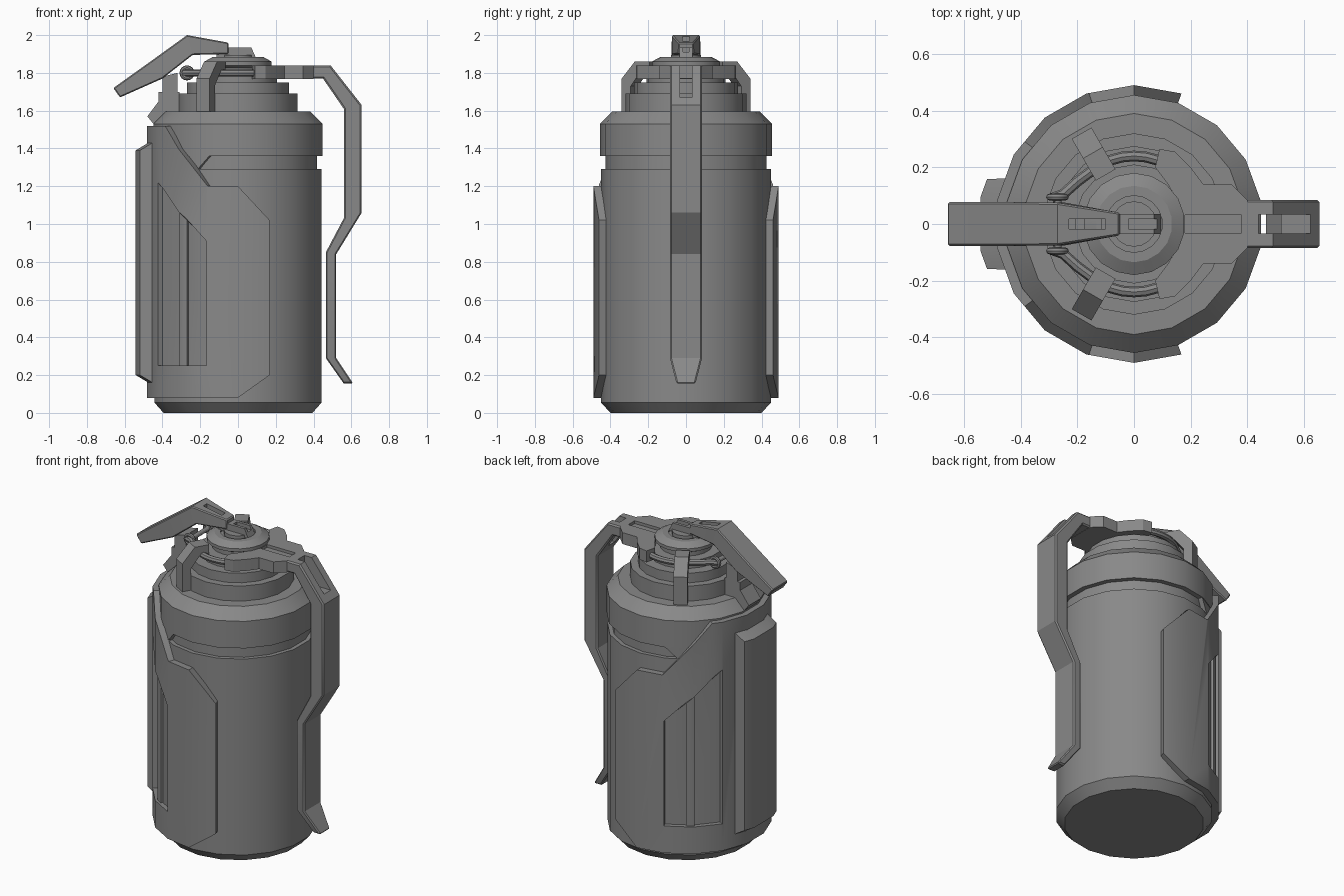
import bpy, bmesh, math
from mathutils import Matrix

if "Cube" in bpy.data.objects:
    bpy.data.objects.remove(bpy.data.objects["Cube"])

steel = bpy.data.materials.new("dark_grey")
steel.diffuse_color = (0.25, 0.25, 0.25, 1)
steel.use_nodes = True
steel.node_tree.nodes["Principled BSDF"].inputs["Base Color"].default_value = steel.diffuse_color


def make(name, verts, faces):
    me = bpy.data.meshes.new(name)
    me.from_pydata(verts, [], faces)
    bm = bmesh.new()
    bm.from_mesh(me)
    bmesh.ops.recalc_face_normals(bm, faces=bm.faces)
    bm.to_mesh(me)
    bm.free()
    ob = bpy.data.objects.new(name, me)
    bpy.context.collection.objects.link(ob)
    return ob


def activate(ob):
    bpy.ops.object.select_all(action='DESELECT')
    ob.select_set(True)
    bpy.context.view_layer.objects.active = ob


def cut(ob, cutter):
    activate(ob)
    m = ob.modifiers.new("cut", 'BOOLEAN')
    m.object, m.operation, m.solver = cutter, 'DIFFERENCE', 'EXACT'
    bpy.ops.object.modifier_apply(modifier="cut")
    bpy.data.objects.remove(cutter)


def lathe(name, profile, n=18):
    verts, faces = [], []
    for r, z in profile:
        for i in range(n):
            a = math.pi / 2 + math.tau * i / n
            verts.append((r * math.cos(a), r * math.sin(a), z))
    for k in range(len(profile) - 1):
        for i in range(n):
            j = (i + 1) % n
            faces.append((k*n + i, k*n + j, k*n + n + j, k*n + n + i))
    top = (len(profile) - 1) * n
    faces += [tuple(range(n))[::-1], tuple(range(top, top + n))]
    return make(name, verts, faces)


def wrap(name, outline, r_out, r_in, flare_u=1.0, flare_z=1.0):
    """Solid plate wrapped on the 18-sided body; outline is (degrees, z)."""
    bm = bmesh.new()
    bm.faces.new([bm.verts.new((u, z, 0)) for u, z in outline])
    for a in range(10, 360, 20):
        bmesh.ops.bisect_plane(bm, geom=bm.verts[:] + bm.edges[:] + bm.faces[:],
                               plane_co=(a, 0, 0), plane_no=(1, 0, 0))
    bm.verts.index_update()
    us, zs = [p[0] for p in outline], [p[1] for p in outline]
    mu, mz = (min(us) + max(us)) / 2, (min(zs) + max(zs)) / 2

    def place(u, z, r):
        d = (u - 10) % 20 - 10
        r *= math.cos(math.radians(10)) / math.cos(math.radians(d))
        a = math.radians(u)
        return (r * math.cos(a), r * math.sin(a), z)

    n = len(bm.verts)
    verts = [place(v.co.x, v.co.y, r_out) for v in bm.verts]
    verts += [place(mu + (v.co.x - mu) * flare_u, mz + (v.co.y - mz) * flare_z, r_in)
              for v in bm.verts]
    faces = []
    for f in bm.faces:
        ids = [v.index for v in f.verts]
        faces += [ids, [i + n for i in reversed(ids)]]
    for e in bm.edges:
        if len(e.link_faces) == 1:
            a, b = (v.index for v in e.verts)
            faces.append((a, b, b + n, a + n))
    bm.free()
    return make(name, verts, faces)


def strip(name, stations, bevel=0.0):
    """Bent bar; each station is x, z outside, x, z inside, half width."""
    verts, faces = [], []
    for x1, z1, x2, z2, w in stations:
        verts += [(x1, -w, z1), (x1, w, z1), (x2, w, z2), (x2, -w, z2)]
    for k in range(len(stations) - 1):
        for i in range(4):
            j = (i + 1) % 4
            faces.append((4*k + i, 4*k + j, 4*k + 4 + j, 4*k + 4 + i))
    e = 4 * len(stations) - 4
    faces += [(3, 2, 1, 0), (e, e + 1, e + 2, e + 3)]
    ob = make(name, verts, faces)
    if bevel:
        activate(ob)
        m = ob.modifiers.new("bevel", 'BEVEL')
        m.width, m.limit_method, m.angle_limit = bevel, 'ANGLE', math.radians(60)
        bpy.ops.object.modifier_apply(modifier="bevel")
    return ob


def prism(name, pts, lo, hi, to3d):
    n = len(pts)
    verts = [to3d(a, b, lo) for a, b in pts] + [to3d(a, b, hi) for a, b in pts]
    faces = [list(range(n))[::-1], list(range(n, 2*n))]
    faces += [(i, (i+1) % n, (i+1) % n + n, i + n) for i in range(n)]
    return make(name, verts, faces)


flat = lambda a, b, t: (a, b, t)      # outline in plan, thickness in z
side = lambda a, b, t: (a, t, b)      # outline in x-z, thickness in y


def box(name, x0, x1, w, z0, z1):
    return prism(name, [(x0, z0), (x1, z0), (x1, z1), (x0, z1)], -w, w, side)


# Canister with groove and collar, stepped neck, cap
lathe("body", [(.40, 0), (.45, .055), (.45, 1.29), (.425, 1.29), (.425, 1.36),
               (.455, 1.36), (.455, 1.53), (.39, 1.595)])
lathe("neck", [(.32, 1.58), (.32, 1.69), (.275, 1.69), (.275, 1.75),
               (.21, 1.75), (.21, 1.80), (.15, 1.80), (.15, 1.84)])
lathe("cap", [(.15, 1.825), (.18, 1.84), (.18, 1.86), (.135, 1.885),
              (.10, 1.885), (.10, 1.87), (.08, 1.87), (.08, 1.895)])

# Wrapped side guard with recessed windows
half = [(290, .20), (290, 1.02), (270, 1.20), (251, 1.20), (217, 1.52)]
guard = wrap("side_guard", [(270, .08)] + half
             + [(360 - u, z) for u, z in reversed(half)] + [(90, .08)], .49, .42)
window = [(210, .25), (250, .25), (250, .91), (210, 1.22)]
rib = [(229, .24), (235, .24), (235, 1.03), (229, 1.075)]
fill = [(200, 1.28), (240, 1.28), (251, 1.365), (200, 1.365)]
for label, flip in (("front", False), ("back", True)):
    f = (lambda p: [(360 - u, z) for u, z in p]) if flip else (lambda p: p)
    cut(guard, wrap("window_cutter", f(window), .60, .462))
    wrap(label + "_window_rib", f(rib), .475, .45)
    wrap(label + "_groove_end", f(fill), .452, .41)

# Raised panel on the left
wrap("left_panel", [(163, .20), (197, .20), (197, 1.39), (163, 1.39)],
     .55, .47, 1.2, 1.085)

# Lever on the left and its support
lever = strip("lever", [(-.66, 1.72, -.625, 1.67, .077), (-.45, 1.87, -.40, 1.77, .077),
                        (-.27, 2.0, -.24, 1.895, .075), (-.05, 1.96, -.05, 1.90, .04)], .006)
cut(lever, box("lever_cutter", -.23, -.10, .018, 1.8, 2.1))
prism("lever_post", [(-.48, 1.57), (-.44, 1.52), (-.31, 1.58), (-.31, 1.70), (-.32, 1.70),
                     (-.32, 1.80), (-.40, 1.78), (-.40, 1.70), (-.42, 1.70), (-.42, 1.65)],
      -.06, .06, side)
cap_clip = prism("cap_clip", [(-.115, 1.88), (.095, 1.88), (.07, 1.935), (-.115, 1.935)],
                 -.035, .035, side)
cut(cap_clip, box("clip_cutter", -.02, .2, .017, 1.91, 2))

# Hook handle on the right with its slot
handle = strip("handle", [(.39, 1.84, .39, 1.77, .085), (.49, 1.84, .45, 1.77, .085),
                          (.655, 1.63, .56, 1.61, .085), (.655, 1.06, .56, 1.03, .085),
                          (.52, .84, .465, .85, .085), (.52, .29, .465, .29, .085),
                          (.61, .155, .56, .155, .05)], .008)
cut(handle, box("slot_cutter", .44, .625, .033, 1.67, 1.9))

# Forked mount joining the handle to the neck
fork = [(.40, .085), (.345, .14), (.245, .14), (.20, .20), (.145, .255), (.09, .265),
        (.075, .20), (.12, .14), (.155, .08)]
mount = prism("handle_mount", fork + [(x, -y) for x, y in reversed(fork)], 1.768, 1.84, flat)
cut(mount, box("mount_cutter", .18, .38, .032, 1.822, 1.9))

# Clips, safety wires and eyelets on both sides
clip = [(.37, 1.58), (.37, 1.77), (.29, 1.86), (.20, 1.86), (.20, 1.80),
        (.26, 1.80), (.315, 1.73), (.315, 1.58)]
for label, s in (("front", -1), ("back", 1)):
    c = prism(label + "_clip", clip, -.04, .04, side)
    c.data.transform(Matrix.Rotation(math.radians(120 * s), 4, 'Z'))
    cu = bpy.data.curves.new(label + "_wire", 'CURVE')
    cu.dimensions, cu.bevel_depth, cu.bevel_resolution = '3D', .019, 2
    cu.use_fill_caps = True
    path = [(-.29, .09), (-.25, .105), (-.20, .15)]
    path += [(.24 * math.cos(math.radians(a)), .24 * math.sin(math.radians(a)))
             for a in range(130, 55, -10)]
    sp = cu.splines.new('POLY')
    sp.points.add(len(path) - 1)
    for p, (x, y) in zip(sp.points, path):
        p.co = (x, y * s, 1.80, 1)
    wire = bpy.data.objects.new(label + "_wire", cu)
    bpy.context.collection.objects.link(wire)
    activate(wire)
    bpy.ops.object.convert(target='MESH')
    bpy.ops.mesh.primitive_torus_add(location=(-.27, .095 * s, 1.80),
                                     rotation=(math.pi / 2, 0, 0), major_radius=.028,
                                     minor_radius=.012, major_segments=16, minor_segments=8)
    bpy.context.object.name = label + "_eyelet"
bpy.ops.mesh.primitive_cylinder_add(vertices=12, radius=.014, depth=.21,
                                    location=(-.27, 0, 1.80), rotation=(math.pi / 2, 0, 0))
bpy.context.object.name = "pivot_pin"

for ob in list(bpy.context.scene.objects):
    ob.data.materials.clear()
    ob.data.materials.append(steel)
    activate(ob)
    bpy.ops.object.shade_smooth_by_angle(angle=math.radians(26))
